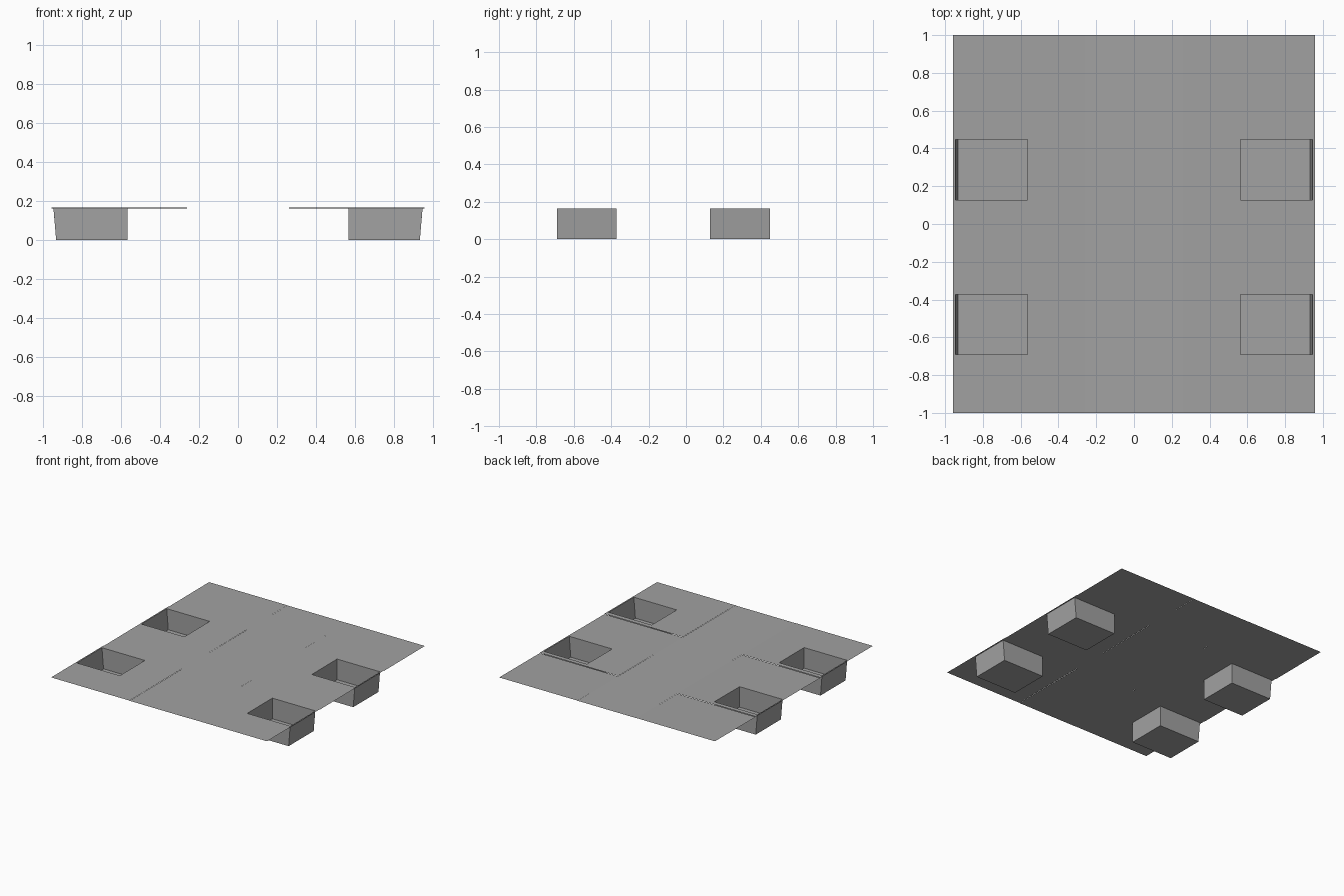
import bpy
import bmesh

cube = bpy.data.objects.get("Cube")
if cube:
    bpy.data.objects.remove(cube, do_unlink=True)

grey = bpy.data.materials.new("plain_grey")
grey.use_nodes = True
COLOR = (0.36, 0.36, 0.36, 1)
grey.diffuse_color = COLOR
grey.node_tree.nodes["Principled BSDF"].inputs["Base Color"].default_value = COLOR

TOP = 0.163           # height of the deck
EDGE = 0.957          # half width of the deck
LANE = 0.262          # half width of the centre lane
PIT_IN, PIT_OUT, PIT_FOOT = 0.565, 0.946, 0.932


def make_object(name, bm):
    mesh = bpy.data.meshes.new(name)
    bm.to_mesh(mesh)
    bm.free()
    mesh.materials.append(grey)
    obj = bpy.data.objects.new(name, mesh)
    bpy.context.collection.objects.link(obj)
    return obj


def sheet(name, xs, ys, height, hole=None):
    """Flat grid of cells facing up, with one cell left open if asked."""
    bm = bmesh.new()
    rows = [[bm.verts.new((x, y, height(y))) for x in xs] for y in ys]
    for j in range(len(ys) - 1):
        for i in range(len(xs) - 1):
            if (i, j) != hole:
                bm.faces.new((rows[j][i], rows[j][i + 1],
                              rows[j + 1][i + 1], rows[j + 1][i]))
    bmesh.ops.recalc_face_normals(bm, faces=bm.faces)
    if sum(f.normal.z for f in bm.faces) < 0:
        bmesh.ops.reverse_faces(bm, faces=bm.faces)
    return make_object(name, bm)


def pit(name, side, y0, y1, height):
    """Open-topped box hanging below the deck, outer wall leaning out."""
    bm = bmesh.new()
    ys = (y0, y0, y1, y1)
    top = [bm.verts.new((side * x, y, height(y))) for x, y in
           zip((PIT_IN, PIT_OUT, PIT_OUT, PIT_IN), ys)]
    low = [bm.verts.new((side * x, y, 0)) for x, y in
           zip((PIT_IN, PIT_FOOT, PIT_FOOT, PIT_IN), ys)]
    bm.faces.new(low)
    for i in range(4):
        k = (i + 1) % 4
        bm.faces.new((low[i], low[k], top[k], top[i]))
    bmesh.ops.recalc_face_normals(bm, faces=bm.faces)
    return make_object(name, bm)


def ramp(y0, y1, z0, z1):
    return lambda y: TOP + z0 + (z1 - z0) * (y - y0) / (y1 - y0)


# Centre lane
sheet("centre_lane", (-LANE, LANE), (-1, 1), lambda y: TOP)

# Side panels, each tilted very slightly, the front two with a pit
panels = [
    ("front", -1, -0.333, 0.0012, 0.0025, (-0.69, -0.372)),
    ("middle", -0.333, 0.485, -0.001, 0.0025, (0.128, 0.448)),
    ("back", 0.485, 1, -0.001, 0.001, None),
]
for label, side in (("left", 1), ("right", -1)):
    for part, y0, y1, z0, z1, opening in panels:
        height = ramp(y0, y1, z0, z1)
        name = f"{part}_{label}"
        if opening:
            xs = [side * x for x in (LANE, PIT_IN, PIT_OUT, EDGE)]
            sheet(name + "_panel", xs, (y0, *opening, y1), height, hole=(1, 1))
            pit(name + "_pit", side, *opening, height)
        else:
            sheet(name + "_panel", (side * LANE, side * EDGE), (y0, y1), height)
